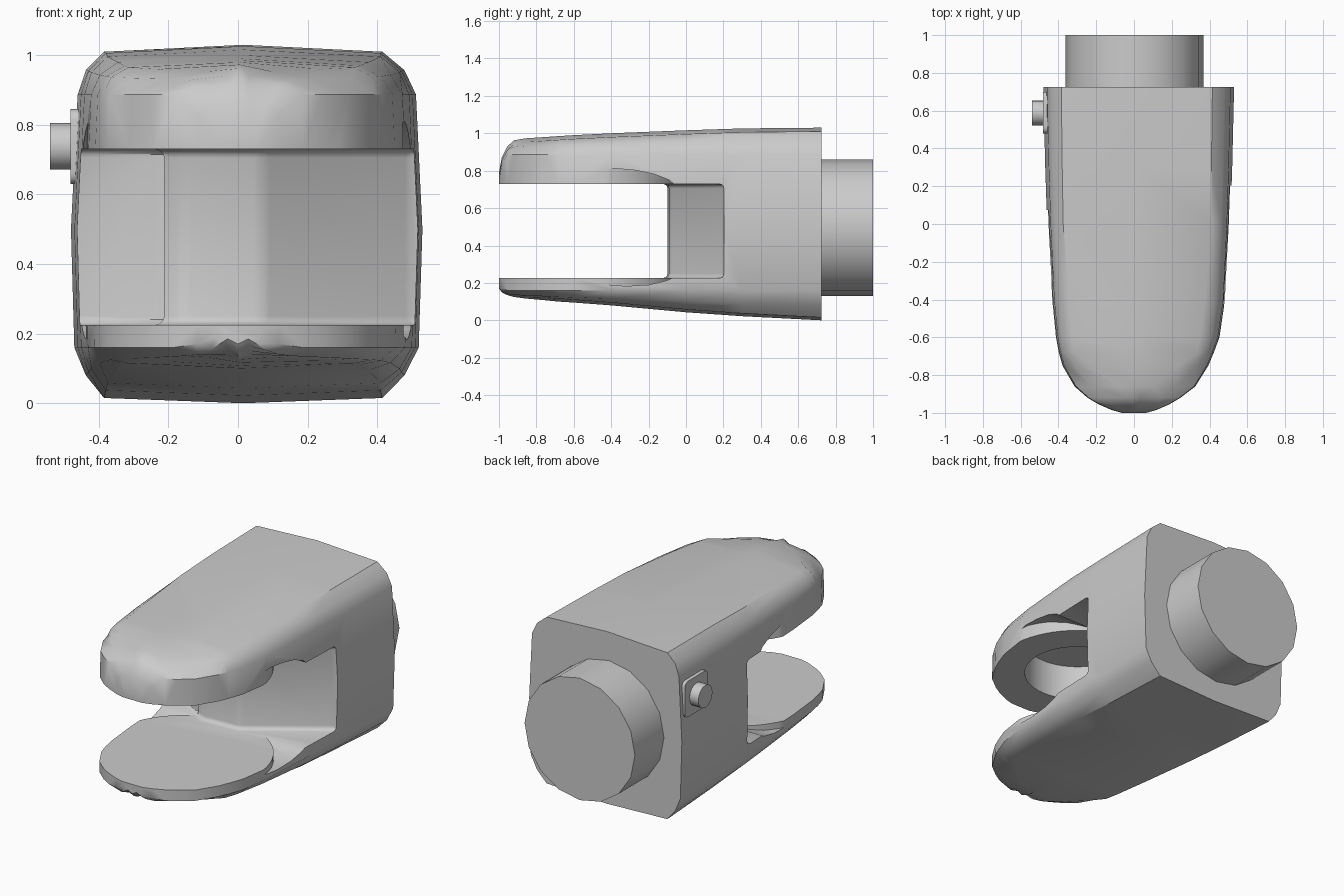
import bpy, bmesh, math
from mathutils import Matrix

if "Cube" in bpy.data.objects:
    bpy.data.objects.remove(bpy.data.objects["Cube"])


def make(name, bm):
    bmesh.ops.recalc_face_normals(bm, faces=bm.faces)
    me = bpy.data.meshes.new(name)
    bm.to_mesh(me)
    bm.free()
    ob = bpy.data.objects.new(name, me)
    bpy.context.collection.objects.link(ob)
    return ob


def loft(name, rings):
    bm = bmesh.new()
    rows = [[bm.verts.new(p) for p in r] for r in rings]
    n = len(rows[0])
    for a, b in zip(rows, rows[1:]):
        for i in range(n):
            j = (i + 1) % n
            bm.faces.new((a[i], a[j], b[j], b[i]))
    bm.faces.new(rows[0])
    bm.faces.new(rows[-1][::-1])
    return make(name, bm)


def cylinder(name, r, depth, center, axis='Z', sides=48):
    rot = {'Z': Matrix(), 'Y': Matrix.Rotation(math.pi / 2, 4, 'X'),
           'X': Matrix.Rotation(math.pi / 2, 4, 'Y')}[axis]
    bm = bmesh.new()
    bmesh.ops.create_cone(bm, cap_ends=True, segments=sides, radius1=r, radius2=r,
                          depth=depth, matrix=Matrix.Translation(center) @ rot)
    return make(name, bm)


def activate(ob):
    bpy.ops.object.select_all(action='DESELECT')
    ob.select_set(True)
    bpy.context.view_layer.objects.active = ob


def cut(ob, cutter, keep=False):
    m = ob.modifiers.new("cut", 'BOOLEAN')
    m.operation, m.object, m.solver = 'DIFFERENCE', cutter, 'EXACT'
    activate(ob)
    bpy.ops.object.modifier_apply(modifier=m.name)
    if not keep:
        bpy.data.objects.remove(cutter)


def smooth(ob, deg=35):
    activate(ob)
    bpy.ops.object.shade_smooth_by_angle(angle=math.radians(deg))


# Body cross-section at one station along y
def section(y, xl, xr, il, ir, zt, zb):
    hi, lo = min(0.887, zt - 0.04), max(0.16, zb + 0.02)
    mid = lambda a, b: a * 0.45 + b * 0.55
    zte, zbe = zt - 0.02, zb + 0.015
    pts = [(il, zte), ((il + ir) / 2, zt), (ir, zte),
           (mid(ir, xr), mid(zte, hi) + 0.015), (xr * 0.965, hi), (xr, 0.5), (xr * 0.98, lo),
           (mid(ir, xr), mid(zbe, lo) - 0.015), (ir, zbe), ((il + ir) / 2, zb), (il, zbe),
           (mid(il, xl), mid(zbe, lo) - 0.015), (xl * 0.98, lo), (xl, 0.5), (xl * 0.96, hi),
           (mid(il, xl), mid(zte, hi) + 0.015)]
    return [(x, y, z) for x, z in pts]


stations = [
    (0.725, -.48, .53, -.385, .415, 1.03, .0),
    (0.30, -.47, .52, -.38, .41, 1.026, .022),
    (0.0, -.46, .51, -.375, .41, 1.016, .043),
    (-0.4, -.44, .49, -.345, .375, 1.0, .08),
    (-0.6, -.42, .46, -.325, .35, .99, .095),
    (-0.68, -.405, .43, -.315, .335, .985, .10),
    (-0.75, -.385, .40, -.23, .24, .98, .107),
    (-0.86, -.32, .33, -.09, .10, .973, .117),
    (-0.92, -.25, .25, -.03, .03, .962, .125),
    (-0.955, -.19, .19, -.03, .03, .93, .135),
    (-0.985, -.12, .12, -.03, .03, .87, .15),
    (-1.0, -.065, .065, -.03, .03, .79, .17),
]
body = loft("clevis_body", [section(*s) for s in stations])

# Fork slot with a wedge-shaped rear wall
wall = [(-1.0, -1.3), (1.0, -1.3), (1.0, .21), (.5, .205), (.07, -.09), (-.16, -.10),
        (-.46, .075), (-1.0, .09)]
slot = loft("slot_cutter", [[(x, y, z) for x, y in wall] for z in (.225, .73)])
bev = slot.modifiers.new("bevel", 'BEVEL')
bev.width, bev.segments = 0.025, 3
activate(slot)
bpy.ops.object.modifier_apply(modifier="bevel")
cut(body, slot)

# Side scoops left around the round bearing faces
scoop_profile = [(-.51, .26), (-.50, .225), (-.43, .192), (-.32, .183), (-.2, .19), (-.10, .213),
                 (-.05, .24), (-.05, .715), (-.09, .75), (-.17, .782), (-.27, .802),
                 (-.38, .812), (-.46, .80), (-.50, .74), (-.51, .70)]
scoop = loft("scoop_cutter", [[(x, y, z) for y, z in scoop_profile] for x in (-.8, .8)])
cut(scoop, cylinder("bearing_core", .48, 2, (0, -.5, .5), sides=64))
cut(body, scoop)

# Blind round socket in the underside of the upper prong
cut(body, cylinder("socket_cutter", .295, .44, (0, -.5, .72)))
smooth(body)

# Rear shank
shank = cylinder("rear_shank", .365, .33, (.003, .835, .495), 'Y', 16)
smooth(shank)

# Side button on its rounded plate
corners = []
for cy, cz, a0 in ((.67, .815, 0), (.51, .815, 90), (.51, .66, 180), (.67, .66, 270)):
    for k in range(4):
        a = math.radians(a0 + k * 30)
        corners.append((cy + .03 * math.cos(a), cz + .03 * math.sin(a)))
plate = loft("button_plate", [[(x, y, z) for y, z in corners] for x in (-.482, -.42)])
smooth(plate)
button = cylinder("side_button", .067, .11, (-.485, .588, .738), 'X', 16)
smooth(button)
